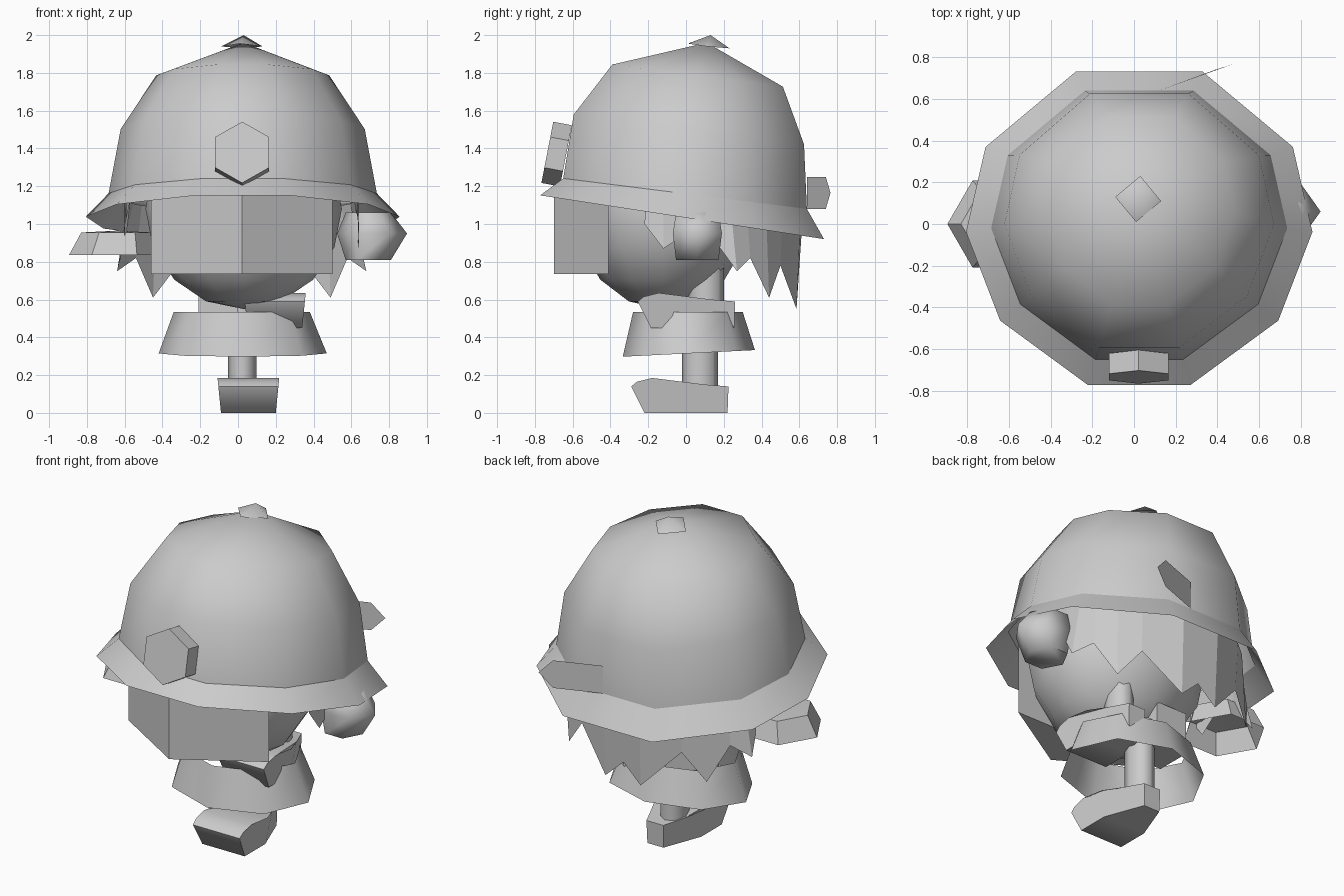
import bpy, bmesh
from math import radians, pi, cos, sin
from mathutils import Matrix

if "Cube" in bpy.data.objects:
    bpy.data.objects.remove(bpy.data.objects["Cube"])


def finish(name, bm, angle=None):
    bmesh.ops.recalc_face_normals(bm, faces=bm.faces)
    me = bpy.data.meshes.new(name)
    bm.to_mesh(me)
    bm.free()
    ob = bpy.data.objects.new(name, me)
    bpy.context.collection.objects.link(ob)
    if angle:
        bpy.ops.object.select_all(action='DESELECT')
        bpy.context.view_layer.objects.active = ob
        ob.select_set(True)
        bpy.ops.object.shade_smooth_by_angle(angle=radians(angle))
    return ob


def loft(name, rings, tip=None, base=False, closed=True, angle=None):
    """Skin a stack of equal-length rings, with optional tip point and end caps."""
    bm = bmesh.new()
    loops = [[bm.verts.new(p) for p in ring] for ring in rings]
    n = len(loops[0])
    for a, b in zip(loops, loops[1:]):
        for i in range(n if closed else n - 1):
            j = (i + 1) % n
            bm.faces.new((a[i], a[j], b[j], b[i]))
    if tip:
        t = bm.verts.new(tip)
        for i in range(n):
            bm.faces.new((loops[-1][i], loops[-1][(i + 1) % n], t))
    if base:
        bm.faces.new(loops[0])
        if not tip:
            bm.faces.new(loops[-1])
    return finish(name, bm, angle)


def circle(n, cx, cy, z, rx, ry, turn=0.0, slope=0.0):
    ring = []
    for i in range(n):
        a = 2 * pi * i / n + turn
        y = ry * sin(a)
        ring.append((cx + rx * cos(a), cy + y, z + slope * y))
    return ring


def box(name, x0, x1, y0, y1, z0, z1):
    sq = [(x0, y0), (x1, y0), (x1, y1), (x0, y1)]
    return loft(name, [[(*p, z0) for p in sq], [(*p, z1) for p in sq]], base=True)


# Helmet: ten-sided plan, tipped down to the back
half = [(.21, -.65), (.57, -.385), (.71, -.02), (.63, .33), (.26, .64)]
plan = half + [(-x, y) for x, y in reversed(half)]


def helmet_ring(sx, sy, cy, z, slope):
    return [(.025 + x * sx, cy + y * sy, z + slope * y * sy) for x, y in plan]


base_ring = helmet_ring(1, 1, 0, 1.16, -.125)
loft("helmet_dome", [base_ring, helmet_ring(.91, .945, .02, 1.50, -.13),
                     helmet_ring(.645, .70, .065, 1.785, -.13)], tip=(.03, .11, 1.96), angle=60)
loft("helmet_brim", [helmet_ring(1.17, 1.165, -.015, 1.035, -.154), base_ring], angle=60)

# Knob on the crown
loft("helmet_knob", [[(.03, .23, 1.93), (-.09, .13, 1.94), (.01, .01, 1.955), (.13, .11, 1.94)]],
     tip=(.03, .13, 2.0), angle=80)

# Hexagonal front badge
bm = bmesh.new()
bmesh.ops.create_cone(bm, cap_ends=True, segments=6, radius1=.165, radius2=.165, depth=.1,
                      matrix=Matrix.Translation((.022, -.685, 1.37)) @ Matrix.Rotation(radians(79), 4, 'X'))
finish("helmet_badge", bm)

# Flat tab at the back of the helmet
bm = bmesh.new()
tab = [(.12, .64, 1.08), (.39, .74, 1.08), (.47, .765, 1.165), (.39, .74, 1.25), (.12, .64, 1.25)]
bm.faces.new([bm.verts.new(p) for p in tab])
finish("helmet_tab", bm)

# Head, set forward under the helmet
bm = bmesh.new()
bmesh.ops.create_uvsphere(bm, u_segments=12, v_segments=8, radius=1)
bmesh.ops.scale(bm, verts=bm.verts, vec=(.52, .465, .53))
bmesh.ops.translate(bm, verts=bm.verts, vec=(.03, -.125, 1.08))
finish("head", bm, 60)

# Visor: shallow wedge with a central ridge
wedge = [(-.46, -.41), (.02, -.70), (.50, -.41)]
loft("visor", [[(*p, .735) for p in wedge], [(*p, 1.17) for p in wedge]], base=True)

# Hair: spiky sheet round the back with a broad centre lock
side = [(.64, -.22, 1.0), (.64, -.12, .87), (.63, .02, .96), (.64, .16, .90), (.68, .27, .75),
        (.58, .34, .82), (.49, .44, .61), (.36, .50, .78), (.14, .585, .55)]
hem = side + [(.02, .58, .66)] + [(.04 - x, y, z) for x, y, z in reversed(side)]
root = []
for x, y, z in hem:
    k = .62 / ((x - .02) ** 2 + y ** 2) ** .5
    root.append((.02 + (x - .02) * k, y * k, 1.14 - .12 * y))
loft("hair", [hem, root], closed=False)

# Raised hand on the right
loft("right_hand", [circle(6, .69, .06, .81, .12, .13), circle(6, .71, .06, .95, .185, .15),
                    circle(6, .69, .06, 1.06, .12, .13)], base=True, angle=75)

# Flared cuff on the left, closed on top
loft("left_cuff", [circle(6, -.655, 0, .835, .24, .24), circle(6, -.64, 0, .955, .19, .19)],
     tip=(-.64, 0, .965), angle=40)

# Coat skirt, open at both ends
loft("coat", [circle(8, .025, .015, .315, .445, .35, slope=.05), circle(8, .02, .01, .535, .36, .29)],
     angle=60)

# Shoes, one planted and one lifted: wide toe, narrow heel
sole = [(-.22, 0), (-.02, 0), (.22, 0), (.225, .14), (.1, .15), (-.02, .165),
        (-.18, .185), (-.26, .165), (-.29, .14)]


def shoe(name, x, y, z):
    rings = []
    for s in (-1, 1):
        rings.append([(x + s * (.145 + .1 * b) * min(1, 1.0 - 2.6 * max(0, a + .02)), y + a, z + b)
                      for a, b in sole])
    loft(name, rings, base=True, angle=75)


shoe("planted_shoe", .055, 0, 0)
shoe("lifted_shoe", .195, .035, .45)

# Legs
loft("planted_leg", [circle(8, .023, .075, .12, .075, .095), circle(8, .023, .075, .62, .075, .095)],
     base=True, angle=60)
loft("lifted_leg", [circle(8, .20, .105, .56, .075, .095), circle(8, .20, .105, .9, .075, .095)],
     base=True, angle=60)

# Body mass between coat and head
box("torso", -.21, .0, -.02, .2, .46, .72)
